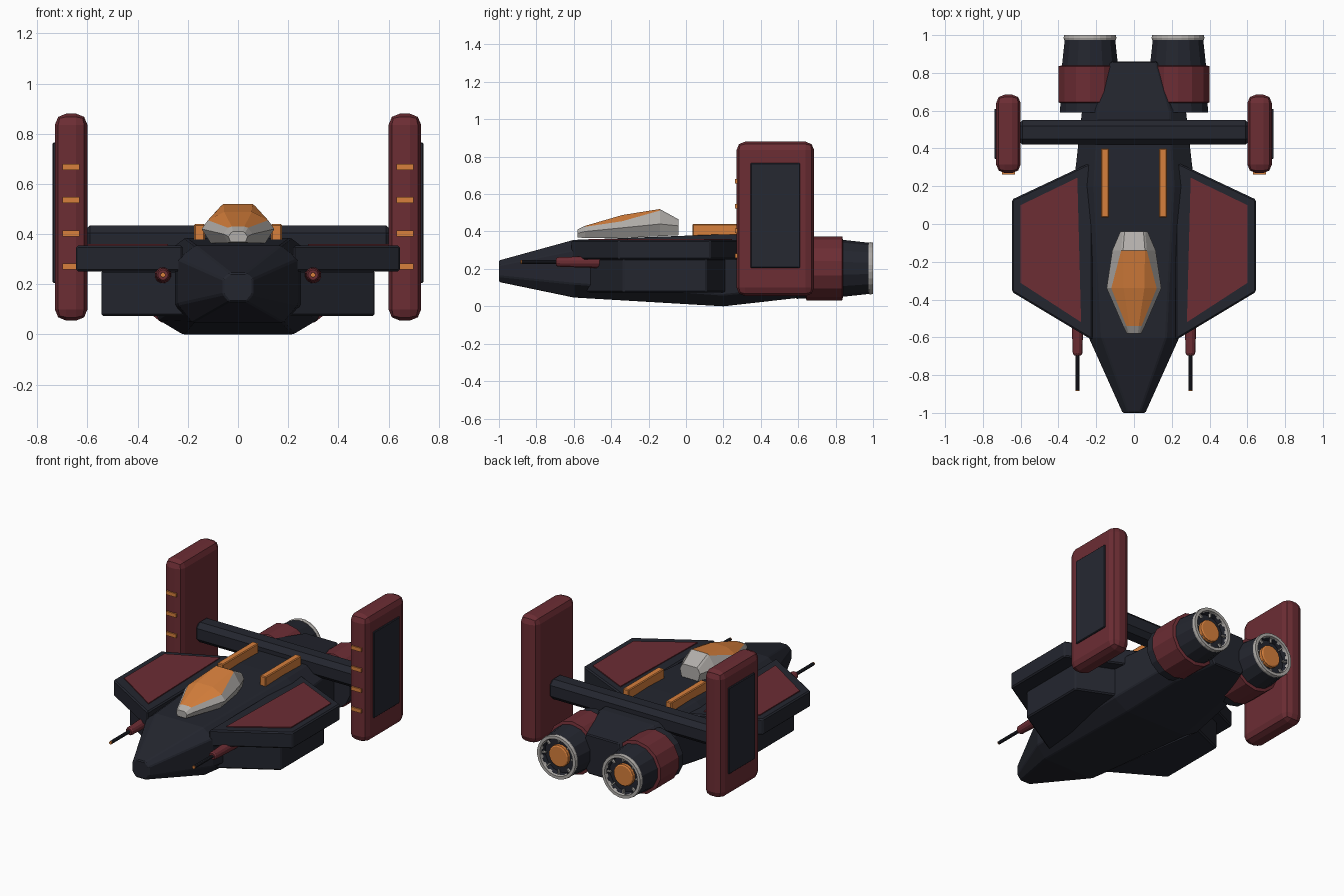
import bpy, bmesh, math
from mathutils import Matrix, Vector

if "Cube" in bpy.data.objects:
    bpy.data.objects.remove(bpy.data.objects["Cube"])


def material(name, rgb):
    m = bpy.data.materials.new(name)
    m.diffuse_color = (*rgb, 1)
    m.use_nodes = True
    m.node_tree.nodes["Principled BSDF"].inputs["Base Color"].default_value = m.diffuse_color
    return m


NAVY = material("dark navy", (0.017, 0.019, 0.028))
BLACK = material("panel navy", (0.019, 0.021, 0.031))
RED = material("dark red", (0.150, 0.026, 0.034))
ORANGE = material("orange", (0.68, 0.215, 0.045))
GREY = material("light grey", (0.44, 0.42, 0.40))


def finish(name, bm, mats, bevel=0, segments=1):
    bmesh.ops.recalc_face_normals(bm, faces=bm.faces)
    mesh = bpy.data.meshes.new(name)
    bm.to_mesh(mesh)
    bm.free()
    for m in mats:
        mesh.materials.append(m)
    ob = bpy.data.objects.new(name, mesh)
    bpy.context.collection.objects.link(ob)
    if bevel:
        mod = ob.modifiers.new("bevel", 'BEVEL')
        mod.width, mod.segments = bevel, segments
    return ob


def box(name, lo, hi, mat, bevel=0, segments=1):
    bm = bmesh.new()
    bmesh.ops.create_cube(bm, size=1)
    for v in bm.verts:
        v.co = Vector([(a + b) / 2 + c * (b - a) for a, b, c in zip(lo, hi, v.co)])
    return finish(name, bm, [mat], bevel, segments)


def side_box(name, s, lo, hi, mat, bevel=0, segments=1):
    x = sorted((s * lo[0], s * hi[0]))
    return box(name, (x[0], *lo[1:]), (x[1], *hi[1:]), mat, bevel, segments)


def plate(name, s, outline, z0, z1, mat, bevel=0):
    """Plan outline extruded from z0 to z1, mirrored by s."""
    bm = bmesh.new()
    f = bm.faces.new([bm.verts.new((s * x, y, z0)) for x, y in outline])
    new = bmesh.ops.extrude_face_region(bm, geom=[f])["geom"]
    for v in new:
        if isinstance(v, bmesh.types.BMVert):
            v.co.z = z1
    return finish(name, bm, [mat], bevel)


def loft(name, stations, mats, rule=lambda seg, i: 0, bevel=0):
    """Skin through sections (y, (half width, z), ...) mirrored about x = 0."""
    bm = bmesh.new()
    rings = []
    for y, *pts in stations:
        full = pts + [(-w, z) for w, z in reversed(pts)]
        rings.append([bm.verts.new((w, y, z)) for w, z in full])
    n = len(rings[0])
    for seg, (a, b) in enumerate(zip(rings, rings[1:])):
        for i in range(n):
            j = (i + 1) % n
            bm.faces.new((a[i], a[j], b[j], b[i])).material_index = rule(seg, i)
    bm.faces.new(rings[0])
    bm.faces.new(rings[-1])
    return finish(name, bm, mats, bevel)


def lathe(name, x, z, profile, sides, mat, closed=False):
    """Profile of (radius, y) spun around an axis along y."""
    bm = bmesh.new()
    rings = []
    for r, y in profile:
        ang = [2 * math.pi * (k + 0.5) / sides for k in range(sides)]
        rings.append([bm.verts.new((x + r * math.cos(a), y, z + r * math.sin(a))) for a in ang])
    pairs = list(zip(rings, rings[1:]))
    if closed:
        pairs.append((rings[-1], rings[0]))
    else:
        bm.faces.new(rings[0])
        bm.faces.new(rings[-1])
    for a, b in pairs:
        for i in range(sides):
            j = (i + 1) % sides
            bm.faces.new((a[i], a[j], b[j], b[i]))
    return finish(name, bm, [mat])


# Faceted hull
loft("hull", [
    (-1.00, (.03, .245), (.06, .22), (.06, .16), (.035, .13)),
    (-0.60, (.17, .355), (.24, .30), (.24, .12), (.18, .047)),
    (0.20, (.21, .385), (.32, .30), (.32, .06), (.22, .0)),
    (0.60, (.19, .375), (.275, .30), (.275, .10), (.18, .045)),
    (0.86, (.115, .335), (.125, .29), (.125, .12), (.10, .08)),
], [NAVY], bevel=0.006)

# Canopy: grey frame with orange glass on its upper faces
loft("canopy", [
    (-.58, (.020, .410), (.028, .405), (.038, .390), (.030, .368)),
    (-.54, (.025, .430), (.040, .425), (.058, .400), (.040, .365)),
    (-.34, (.055, .488), (.120, .455), (.145, .420), (.110, .365)),
    (-.14, (.058, .520), (.068, .512), (.115, .440), (.090, .375)),
    (-.04, (.050, .465), (.060, .455), (.072, .430), (.060, .380)),
], [GREY, ORANGE], lambda seg, i: int(seg in (1, 2) and i in (0, 6, 7)))

# Crossbar joining the fins
box("crossbar", (-.62, .42, .305), (.62, .55, .435), NAVY, 0.03)

WING = [(.22, -.615), (.645, -.36), (.645, .13), (.22, .33)]
LOWER = [(.20, -.54), (.545, -.335), (.545, .11), (.20, .26)]
PANEL = [(.28, -.52), (.60, -.312), (.60, .10), (.30, .245)]

for s, side in ((1, "right"), (-1, "left")):
    # Wing with red top panel and lower pod
    plate(side + "_wing", s, WING, .25, .355, NAVY, 0.008)
    plate(side + "_wing_panel", s, PANEL, .353, .361, RED)
    plate(side + "_wing_pod", s, LOWER, .073, .255, NAVY, 0.008)

    # Orange strip on the hull top
    side_box(side + "_deck_strip", s, (.132, .035, .37), (.175, .40, .44), ORANGE, 0.005)

    # Tall fin with outer plate and leading edge slats
    side_box(side + "_fin", s, (.60, .27, .055), (.73, .685, .88), RED, 0.045, 2)
    side_box(side + "_fin_plate", s, (.725, .345, .205), (.739, .61, .765), BLACK, 0.004)
    for k in range(4):
        z = .27 + k * .1327
        side_box(side + "_fin_slat", s, (.631, .262, z - .012), (.70, .29, z + .012), ORANGE)

    # Engine: body, red collar, open nozzle
    ex, ez = s * .233, .203
    lathe(side + "_engine_body", ex, ez,
          [(.163, .59), (.158, .70), (.152, .84), (.136, .985), (.118, .985), (.112, .955)],
          14, NAVY)
    lathe(side + "_engine_collar", ex, ez,
          [(.150, .635), (.171, .645), (.171, .835), (.150, .84)], 14, RED)
    lathe(side + "_nozzle_ring", ex, ez,
          [(.138, .975), (.141, .985), (.138, 1.0), (.119, 1.0), (.115, .975)],
          24, GREY, closed=True)
    lathe(side + "_nozzle_core", ex, ez, [(.070, .95), (.070, .975), (.062, .98)], 16, ORANGE)
    # Short spokes around the nozzle core
    bm = bmesh.new()
    for k in range(8):
        m = (Matrix.Translation((ex, .975, ez)) @ Matrix.Rotation(k * math.pi / 4, 4, 'Y')
             @ Matrix.Translation((.104, 0, 0)) @ Matrix.Diagonal((.03, .015, .009, 1)))
        bmesh.ops.create_cube(bm, size=1, matrix=m)
    finish(side + "_nozzle_spokes", bm, [GREY])

    # Gun: red tapered housing, dark barrel, orange tip
    gx, gz = s * .299, .237
    lathe(side + "_gun_housing", gx, gz,
          [(.020, -.695), (.026, -.685), (.030, -.58), (.034, -.45)], 12, RED)
    lathe(side + "_gun_barrel", gx, gz, [(.0105, -.878), (.0105, -.68)], 10, NAVY)
    lathe(side + "_gun_tip", gx, gz, [(.010, -.884), (.010, -.877)], 10, ORANGE)
